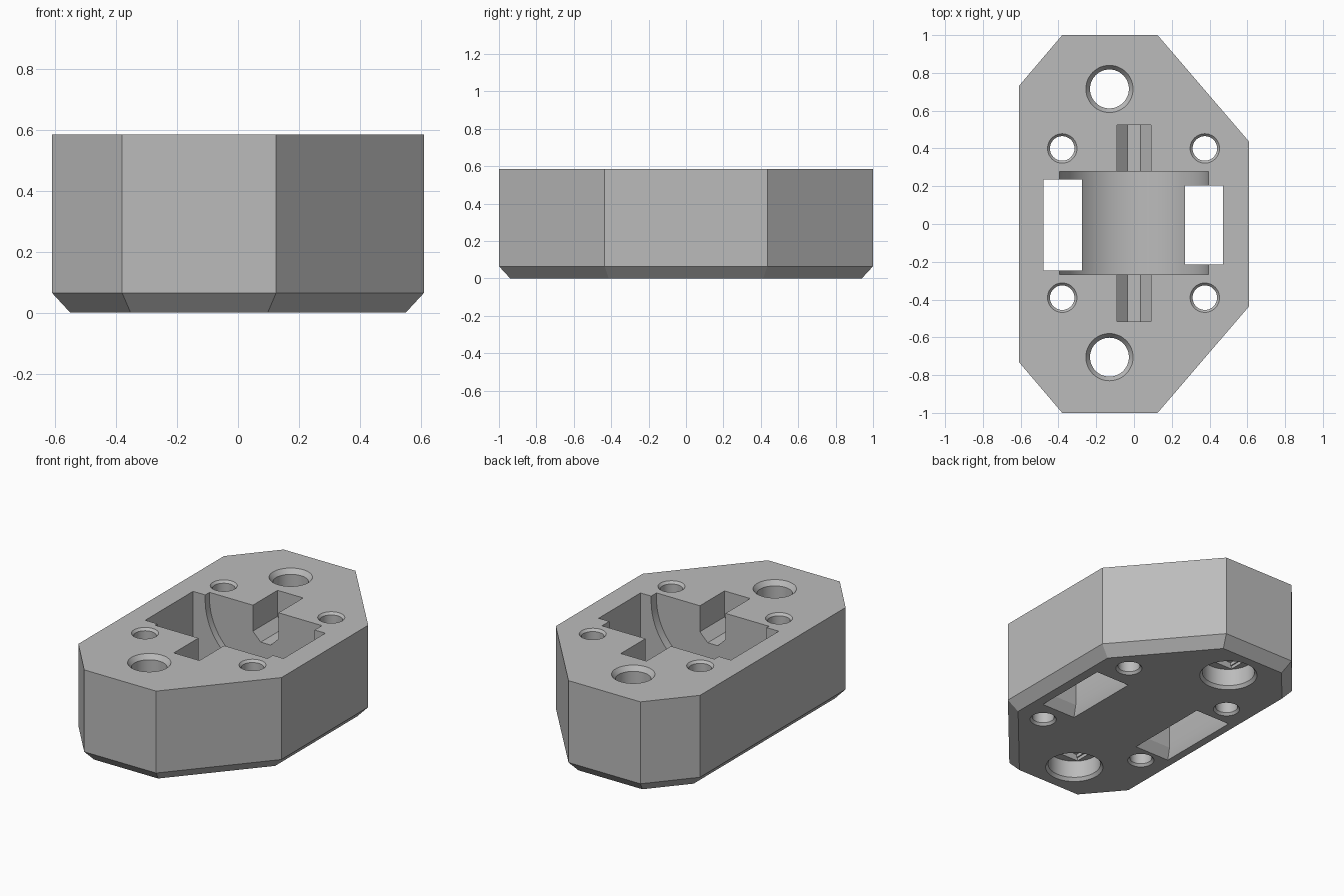
import bpy
import bmesh
from math import cos, sin, pi, radians

cube = bpy.data.objects.get("Cube")
if cube:
    bpy.data.objects.remove(cube, do_unlink=True)

HEIGHT, CHAMFER = 0.585, 0.065
MID_Y = 0.005  # the pockets share a centre line slightly off the block's own

grey = bpy.data.materials.new("plain_grey")
grey.use_nodes = True
grey.diffuse_color = (0.5, 0.5, 0.5, 1)
grey.node_tree.nodes["Principled BSDF"].inputs["Base Color"].default_value = grey.diffuse_color


def make_object(name, bm):
    bmesh.ops.recalc_face_normals(bm, faces=bm.faces)
    mesh = bpy.data.meshes.new(name)
    bm.to_mesh(mesh)
    bm.free()
    mesh.materials.append(grey)
    obj = bpy.data.objects.new(name, mesh)
    bpy.context.collection.objects.link(obj)
    return obj


def loft(name, rings):
    """Closed solid through rings that have equal point counts."""
    bm = bmesh.new()
    loops = [[bm.verts.new(p) for p in ring] for ring in rings]
    n = len(loops[0])
    for a, b in zip(loops, loops[1:]):
        for i in range(n):
            j = (i + 1) % n
            bm.faces.new((a[i], a[j], b[j], b[i]))
    bm.faces.new(loops[0])
    bm.faces.new(loops[-1])
    return make_object(name, bm)


def circle(x, y, z, r, n=48):
    return [(x + r * cos(2 * pi * i / n), y + r * sin(2 * pi * i / n), z) for i in range(n)]


def rect(x0, x1, y0, y1, z, gx=0, gy=0):
    return [(x0 - gx, y0 - gy, z), (x1 + gx, y0 - gy, z),
            (x1 + gx, y1 + gy, z), (x0 - gx, y1 + gy, z)]


def along_y(name, profile, y0, y1):
    return loft(name, [[(x, y, z) for x, z in profile] for y in (y0, y1)])


# Block with a bevelled underside
outline = [(-0.38, -1), (0.125, -1), (0.61, -0.435), (0.61, 0.435),
           (0.125, 1), (-0.38, 1), (-0.61, 0.73), (-0.61, -0.73)]
block = loft("mount_block", [[(x, y, z) for x, y in outline] for z in (CHAMFER, HEIGHT)])
bm = bmesh.new()
bm.from_mesh(block.data)
bottom = min(bm.faces, key=lambda f: f.calc_center_median().z)
bmesh.ops.inset_individual(bm, faces=[bottom], thickness=0.06, depth=CHAMFER,
                           use_even_offset=True)
bm.to_mesh(block.data)
bm.free()


def cut(cutter):
    cutter.hide_render = True
    mod = block.modifiers.new("cut", 'BOOLEAN')
    mod.operation, mod.solver, mod.object = 'DIFFERENCE', 'EXACT', cutter
    bpy.context.view_layer.objects.active = block
    bpy.ops.object.modifier_apply(modifier=mod.name)
    bpy.data.objects.remove(cutter, do_unlink=True)


# Round-bottomed wheel well
R, AXIS_Z, STEPS = 0.395, 0.55, 64
well = [(-R, HEIGHT + 0.1)]
well += [(-R * cos(pi * i / STEPS), AXIS_Z - R * sin(pi * i / STEPS)) for i in range(STEPS + 1)]
well.append((R, HEIGHT + 0.1))
cut(along_y("wheel_well", well, MID_Y - 0.273, MID_Y + 0.273))

# Axle pocket with a bevelled floor
pocket = [(-0.09, 0.7), (-0.09, 0.42), (-0.035, 0.365),
          (0.035, 0.365), (0.09, 0.42), (0.09, 0.7)]
cut(along_y("axle_pocket", pocket, MID_Y - 0.52, MID_Y + 0.52))

# Through slots either side of the well, flared underneath
for x0, x1, half in ((-0.48, -0.275, 0.24), (0.27, 0.47, 0.21)):
    y0, y1 = MID_Y - half - 0.01, MID_Y + half - 0.01
    cut(loft("side_slot", [rect(x0, x1, y0, y1, -0.1, 0.02, 0.04),
                           rect(x0, x1, y0, y1, 0, 0.02, 0.04),
                           rect(x0, x1, y0, y1, 0.06),
                           rect(x0, x1, y0, y1, 0.7)]))

# Small bolt holes, eased at both ends
for x in (-0.38, 0.375):
    for side in (-1, 1):
        y = MID_Y + side * 0.395
        cut(loft("bolt_hole", [circle(x, y, z, r) for z, r in (
            (-0.1, 0.078), (0, 0.078), (0.015, 0.065),
            (HEIGHT - 0.015, 0.065), (HEIGHT, 0.078), (0.7, 0.078))]))

# Large screw holes with a counterbore and stepped bridging layers below
for side in (-1, 1):
    x, y = -0.13, MID_Y + side * 0.71
    cut(loft("screw_hole", [circle(x, y, z, r) for z, r in (
        (-0.1, 0.17), (0, 0.17), (0.02, 0.155), (0.13, 0.155))]))
    cut(loft("bridge_slot", [rect(x - 0.11, x + 0.11, y - 0.103, y + 0.103, z)
                             for z in (0.1, 0.15)]))
    cut(loft("bridge_square", [rect(x - 0.103, x + 0.103, y - 0.103, y + 0.103, z)
                               for z in (0.1, 0.17)]))
    cut(loft("screw_shaft", [circle(x, y, z, r) for z, r in (
        (0.1, 0.103), (HEIGHT - 0.03, 0.103), (HEIGHT, 0.125), (0.7, 0.125))]))

# Smooth the round walls, keep the edges crisp
bpy.ops.object.select_all(action='DESELECT')
block.select_set(True)
bpy.context.view_layer.objects.active = block
bpy.ops.object.shade_smooth_by_angle(angle=radians(25))
